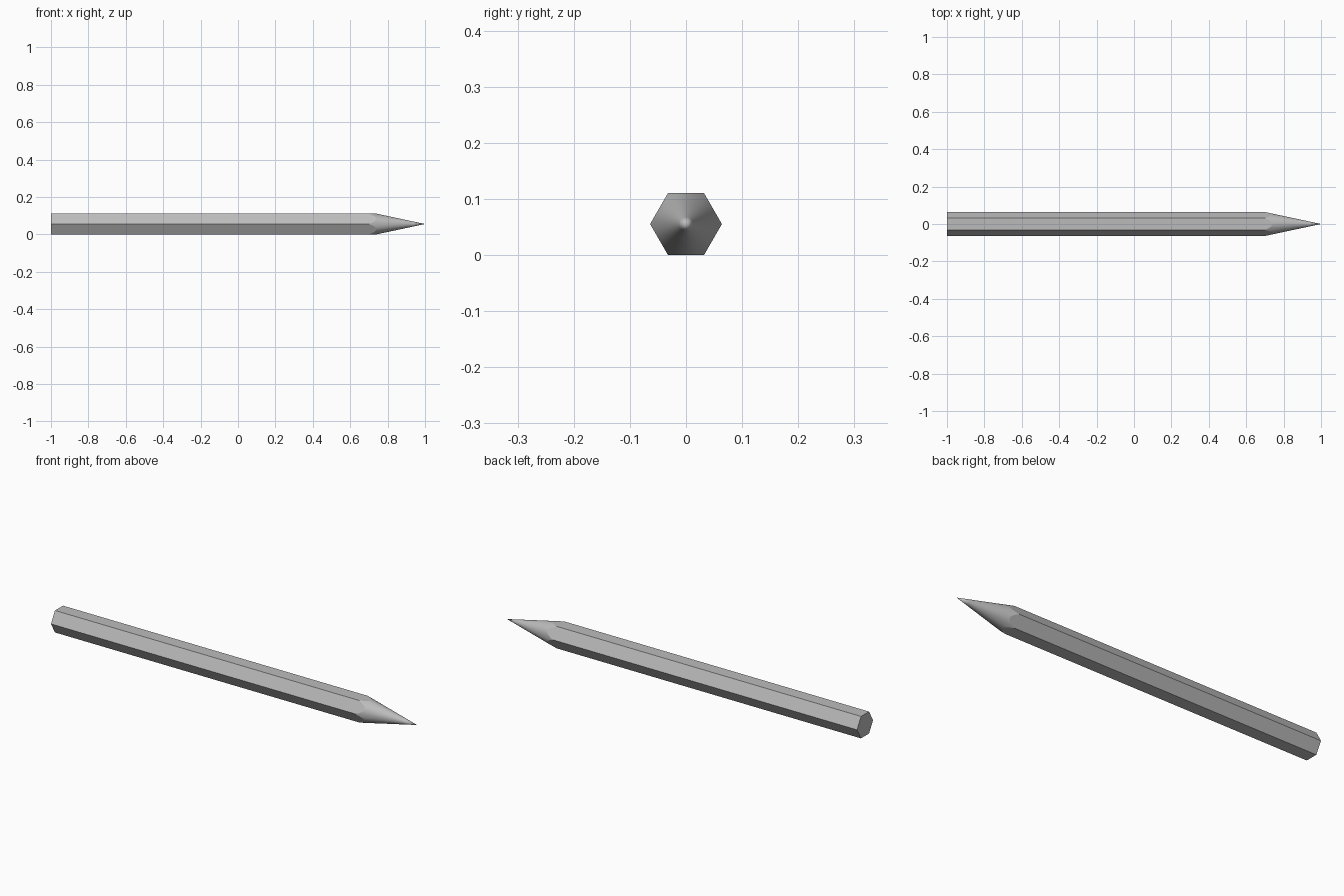
import bpy, bmesh, math

cube = bpy.data.objects.get("Cube")
if cube:
    bpy.data.objects.remove(cube)

R = 0.064                         # corner radius of the hexagon
APO = R * math.cos(math.pi / 6)   # distance from axis to a flat
BACK, SEAM, CONE, TIP = -1.0, -0.685, 0.70, 1.0
LEAD_R = 0.013
PER_SIDE = 8

grey = bpy.data.materials.new("plain grey")
grey.use_nodes = True
colour = (0.5, 0.5, 0.5, 1)
grey.diffuse_color = colour
grey.node_tree.nodes["Principled BSDF"].inputs["Base Color"].default_value = colour


def cone_x(r):
    """Position along the axis where the sharpened cone has radius r."""
    return TIP - (TIP - CONE) * r / R


def hex_radius(angle):
    return APO / math.cos(angle % (math.pi / 3) - math.pi / 6)


def point(bm, x, r, angle):
    return bm.verts.new((x, r * math.cos(angle), APO + r * math.sin(angle)))


def finish(bm, name):
    bmesh.ops.recalc_face_normals(bm, faces=bm.faces)
    mesh = bpy.data.meshes.new(name)
    bm.to_mesh(mesh)
    bm.free()
    mesh.materials.append(grey)
    obj = bpy.data.objects.new(name, mesh)
    bpy.context.collection.objects.link(obj)
    bpy.ops.object.select_all(action='DESELECT')
    obj.select_set(True)
    bpy.context.view_layer.objects.active = obj
    bpy.ops.object.shade_smooth_by_angle(angle=math.radians(11))


count = 6 * PER_SIDE
angles = [2 * math.pi * i / count for i in range(count)]

# Hexagonal shaft with the scalloped edge left by sharpening
bm = bmesh.new()
rear = [point(bm, SEAM, R, a) for a in angles[::PER_SIDE]]
edge = [point(bm, cone_x(hex_radius(a)), hex_radius(a), a) for a in angles]
for s in range(6):
    front = [edge[(s * PER_SIDE + k) % count] for k in range(PER_SIDE + 1)]
    bm.faces.new([rear[(s + 1) % 6], rear[s]] + front)

# Sharpened cone, down to the lead
nose = [point(bm, cone_x(LEAD_R), LEAD_R, a) for a in angles]
for i in range(count):
    j = (i + 1) % count
    bm.faces.new((edge[i], edge[j], nose[j], nose[i]))
finish(bm, "sharpened_shaft")

# Lead point
bm = bmesh.new()
base = [point(bm, cone_x(LEAD_R), LEAD_R, a) for a in angles]
tip = point(bm, TIP, 0, 0)
for i in range(count):
    bm.faces.new((base[i], base[(i + 1) % count], tip))
finish(bm, "lead_point")

# Closed rear section of the shaft
bm = bmesh.new()
rings = [[point(bm, x, R, a) for a in angles[::PER_SIDE]] for x in (BACK, SEAM)]
for i in range(6):
    j = (i + 1) % 6
    bm.faces.new((rings[0][i], rings[0][j], rings[1][j], rings[1][i]))
bm.faces.new(rings[0])
finish(bm, "rear_section")
